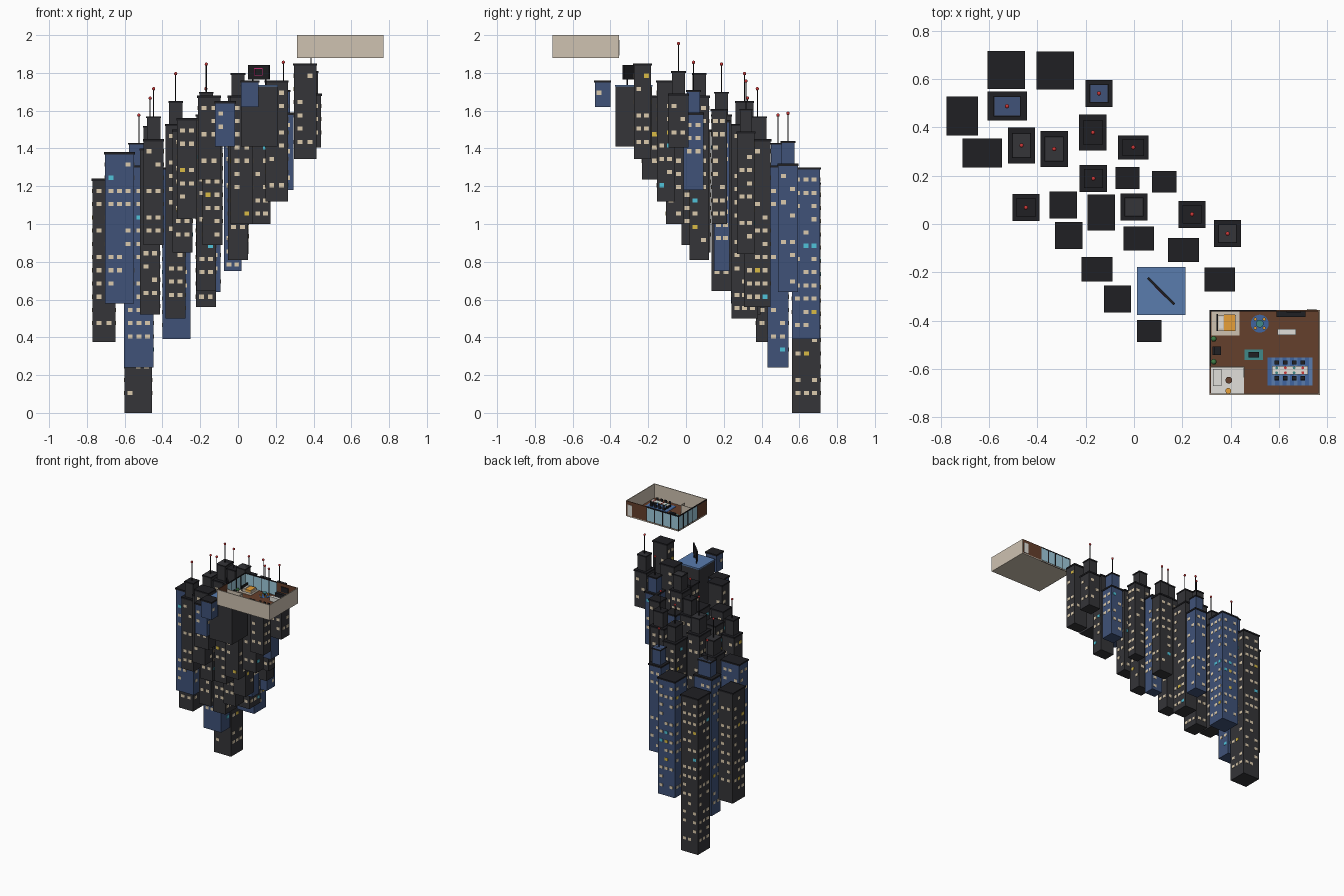
import bpy, bmesh, math, random
from mathutils import Matrix, Vector

if "Cube" in bpy.data.objects:
    bpy.data.objects.remove(bpy.data.objects["Cube"])

random.seed(4)
MATS, NAMES = [], []


def colour(name, r, g, b):
    m = bpy.data.materials.new(name)
    m.diffuse_color = (r, g, b, 1)
    m.use_nodes = True
    m.node_tree.nodes["Principled BSDF"].inputs["Base Color"].default_value = m.diffuse_color
    MATS.append(m)
    NAMES.append(name)


colour('dark', .035, .035, .04)
colour('blue', .05, .085, .19)
colour('trim', .014, .014, .017)
colour('cream', .72, .6, .42)
colour('yellow', .7, .5, .06)
colour('cyan', .08, .55, .7)
colour('red', .6, .04, .04)
colour('roof', .1, .2, .42)
colour('beige', .62, .54, .44)
colour('brown', .13, .05, .025)
colour('glass', .35, .6, .72)
colour('white', .75, .74, .7)
colour('teal', .05, .25, .25)
colour('rugblue', .05, .13, .35)
colour('pink', .6, .03, .2)
colour('plant', .05, .2, .06)
colour('orange', .8, .35, .04)


class Part:
    """Collects boxes, rods and balls into one object."""
    def __init__(self, name):
        self.name, self.bm = name, bmesh.new()

    def paint(self, made, col):
        for f in {f for v in made['verts'] for f in v.link_faces}:
            f.material_index = NAMES.index(col)

    def box(self, x, y, z0, z1, w, d, col, rot=0):
        m = (Matrix.Translation((x, y, (z0 + z1) / 2)) @ Matrix.Rotation(rot, 4, 'Z')
             @ Matrix.Diagonal((w, d, z1 - z0, 1)))
        self.paint(bmesh.ops.create_cube(self.bm, size=1, matrix=m), col)

    def rod(self, x, y, z0, z1, r, col, n=8):
        m = Matrix.Translation((x, y, (z0 + z1) / 2))
        self.paint(bmesh.ops.create_cone(self.bm, cap_ends=True, segments=n, radius1=r, radius2=r,
                                         depth=z1 - z0, matrix=m), col)

    def ball(self, x, y, z, r, col):
        self.paint(bmesh.ops.create_uvsphere(self.bm, u_segments=10, v_segments=6, radius=r,
                                             matrix=Matrix.Translation((x, y, z))), col)

    def done(self):
        me = bpy.data.meshes.new(self.name)
        self.bm.to_mesh(me)
        self.bm.free()
        for m in MATS:
            me.materials.append(m)
        bpy.context.collection.objects.link(bpy.data.objects.new(self.name, me))


def windows(p, x, y, z0, z1, w, d):
    # lit window panels on all four sides
    for side in range(4):
        spin = Matrix.Rotation(side * math.pi / 2, 2)
        span, off = (d, w / 2) if side % 2 else (w, d / 2)
        n = 3 if span > .125 else 2
        for r in range(int((z1 - z0 - .03) / .07)):
            z = z1 - .065 - r * .07
            for c in range(n):
                if random.random() < .42:
                    continue
                q = spin @ Vector((((c + .5) / n - .5) * span * .88, -off))
                lit = random.random()
                col = 'cyan' if lit < .03 else 'yellow' if lit < .07 else 'cream'
                p.box(x + q.x, y + q.y, z - .011, z + .011, .026, .004, col, side * math.pi / 2)


# footprints: small, compact, wide, deep, huge, long, thick
PLAN = dict(n=(.1, .09), s=(.113, .112), w=(.127, .1), d=(.113, .148), h=(.155, .157), l=(.163, .12), t=(.13, .16))


def tower(kind, x, y, z0, z1):
    # kind: footprint letter, then b = blue, c = crown, a = antenna on crown
    p = Part("tower")
    w, d = (v - .008 for v in PLAN[kind[0]])
    col = 'blue' if 'b' in kind[1:] else 'dark'
    p.box(x, y, z0, z1 - .006, w, d, col)
    p.box(x, y, z1 - .012, z1, w + .008, d + .008, 'trim')
    windows(p, x, y, z0, z1, w, d)
    if 'c' in kind[1:] or 'a' in kind[1:]:
        top = z1 + .12
        p.box(x, y, z1, top, w * .68, d * .68, col)
        p.box(x, y, top - .01, top, w * .68 + .007, d * .68 + .007, 'trim')
        if 'a' in kind[1:]:
            p.rod(x, y, top, top + .145, .003, 'trim')
            p.ball(x, y, top + .146, .009, 'red')
    p.done()


# back rows
tower('h', -.528, .637, 0, 1.22)
tower('hb', -.326, .635, .39, 1.3)
tower('sba', -.145, .54, .64, 1.32)
tower('lba', -.525, .487, .24, 1.31)
tower('t', -.71, .447, .375, 1.24)
tower('lb', -.627, .293, .58, 1.38)
tower('da', -.465, .325, .52, 1.4)
tower('da', -.33, .31, .5, 1.53)
tower('da', -.17, .378, .56, 1.45)
tower('wa', -.003, .317, .84, 1.49)
# middle rows
tower('sa', -.168, .188, .645, 1.58)
tower('nb', -.027, .19, .75, 1.55)
tower('n', .125, .175, 1.0, 1.61)
tower('sa', -.447, .068, .89, 1.45)
tower('s', -.293, .078, .85, 1.5)
tower('d', -.135, .047, .89, 1.57)
tower('sc', 0, .07, .81, 1.68)
tower('sba', .24, .04, 1.18, 1.59)
# front rows
tower('s', -.27, -.048, 1.03, 1.56)
tower('w', .02, -.06, 1.0, 1.68)
tower('w', .205, -.108, 1.12, 1.76)
tower('sa', .387, -.04, 1.405, 1.69)
tower('w', -.153, -.187, 1.235, 1.68)
tower('sb', -.068, -.31, 1.41, 1.65)
tower('w', .355, -.23, 1.345, 1.85)
tower('nb', .063, -.442, 1.62, 1.76)

# wide block with blue roof and a diagonal screen on posts
p = Part("wide_tower")
BX, BY, a = .112, -.277, -math.pi / 4
p.box(BX, BY, 1.41, 1.73, .192, .192, 'dark')
p.box(BX, BY, 1.727, 1.737, .2, .2, 'roof')
p.done()
p = Part("roof_screen")
for s in (-1, 1):
    p.rod(BX + s * .035, BY - s * .035, 1.735, 1.77, .004, 'trim')
    p.box(BX - .004 + s * .021, BY - .004 - s * .021, 1.785, 1.825, .004, .003, 'pink', a)
    p.box(BX - .004, BY - .004, 1.803 + s * .018, 1.807 + s * .018, .06, .003, 'pink', a)
p.box(BX, BY, 1.765, 1.842, .155, .01, 'trim', a)
p.done()

# open-topped apartment: floor, two solid walls, brown back wall with door
X0, X1, Y0, Y1, Z0, Z1 = .312, .77, -.708, -.355, 1.88, 2.0
XC, YC, XG = (X0 + X1) / 2, (Y0 + Y1) / 2, .59
p = Part("room_shell")
p.box(XC, YC, Z0, Z0 + .008, X1 - X0, Y1 - Y0, 'beige')
p.box(XC, YC, Z0 + .008, Z0 + .011, X1 - X0 - .008, Y1 - Y0 - .008, 'brown')
p.box(XC, Y0 + .003, Z0, Z1, X1 - X0, .006, 'beige')
p.box(X1 - .003, YC, Z0, Z1, .006, Y1 - Y0, 'beige')
p.box((XG + X1) / 2, Y1 - .003, Z0, Z1, X1 - XG, .006, 'brown')
p.box(.735, Y1, Z0 + .012, Z0 + .095, .04, .006, 'white')
p.done()

# glazed walls with mullions on the back and left sides
p = Part("window_walls")
p.box((X0 + XG) / 2, Y1 - .003, Z0 + .012, Z1 - .008, XG - X0, .003, 'glass')
p.box(X0 + .003, YC + .055, Z0 + .012, Z1 - .008, .003, .24, 'glass')
p.box(X0 + .003, -.647, Z0, Z1, .006, .12, 'brown')
for z in (Z0, Z1 - .008):
    p.box((X0 + XG) / 2, Y1 - .003, z, z + .008, XG - X0, .006, 'trim')
    p.box(X0 + .003, YC, z, z + .008, .006, Y1 - Y0, 'trim')
for k in range(5):
    p.box(X0 + .003 + k * .069, Y1 - .003, Z0, Z1, .006, .006, 'trim')
    p.box(X0 + .003, Y1 - .003 - k * .057, Z0, Z1, .006, .006, 'trim')
p.done()

F = Z0 + .011  # floor level
p = Part("bed")
p.box(.378, -.412, F, F + .003, .115, .1, 'beige')
p.box(.385, -.408, F, F + .024, .075, .065, 'beige')
p.box(.395, -.408, F + .01, F + .026, .045, .067, 'orange')
p.box(.36, -.408, F + .024, F + .03, .015, .05, 'white')
p.box(.344, -.408, F, F + .045, .006, .07, 'trim')
p.done()

p = Part("round_table")
p.rod(.52, -.412, F, F + .002, .037, 'rugblue', 24)
p.rod(.52, -.412, F, F + .025, .004, 'trim')
p.rod(.52, -.412, F + .025, F + .029, .016, 'teal', 16)
for k in range(4):
    t = math.pi / 4 + k * math.pi / 2
    p.rod(.52 + .026 * math.cos(t), -.412 + .026 * math.sin(t), F, F + .018, .007, 'orange')
p.done()

p = Part("counter_desk_and_coffee_table")
p.box(.632, -.446, F, F + .034, .077, .025, 'white')
p.box(.65, -.372, F, F + .034, .12, .025, 'trim')
p.box(.66, -.364, F + .045, F + .085, .06, .005, 'trim')
p.box(.495, -.541, F, F + .002, .076, .042, 'teal')
p.box(.495, -.541, F + .002, F + .017, .045, .022, 'trim')
p.done()

p = Part("armchair_and_plants")
p.box(.343, -.525, F, F + .016, .035, .035, 'trim')
p.box(.328, -.525, F, F + .036, .008, .035, 'trim')
for y in (-.475, -.57):
    p.rod(.33, y, F, F + .014, .007, 'beige')
    p.ball(.33, y, F + .025, .012, 'plant')
p.done()

# dining table and chairs on a striped rug
p = Part("dining_set")
for k in range(12):
    p.box(.56 + k * .0155, -.61, F, F + .002, .0155, .115, 'roof' if k % 2 else 'rugblue')
p.box(.645, -.605, F + .028, F + .033, .15, .036, 'white')
for s in (-1, 1):
    p.box(.645 + s * .06, -.605, F, F + .028, .008, .025, 'trim')
    for k in range(4):
        x = .59 + k * .036
        p.box(x, -.605 + s * .032, F, F + .018, .018, .016, 'trim')
        p.box(x, -.605 + s * .04, F + .018, F + .042, .018, .003, 'trim')
        p.rod(x, -.605 + s * .01, F + .033, F + .035, .006, 'red' if k % 2 else 'teal')
p.done()

p = Part("bathroom")
p.box(.385, -.645, F, F + .002, .14, .11, 'white')
p.box(.385, -.591, F, F + .07, .14, .004, 'beige')
p.box(.455, -.612, F, F + .07, .004, .045, 'beige')
p.box(.345, -.635, F, F + .022, .035, .07, 'white')
p.rod(.392, -.646, F, F + .02, .014, 'brown', 16)
p.rod(.39, -.69, F, F + .03, .012, 'orange', 12)
p.done()
